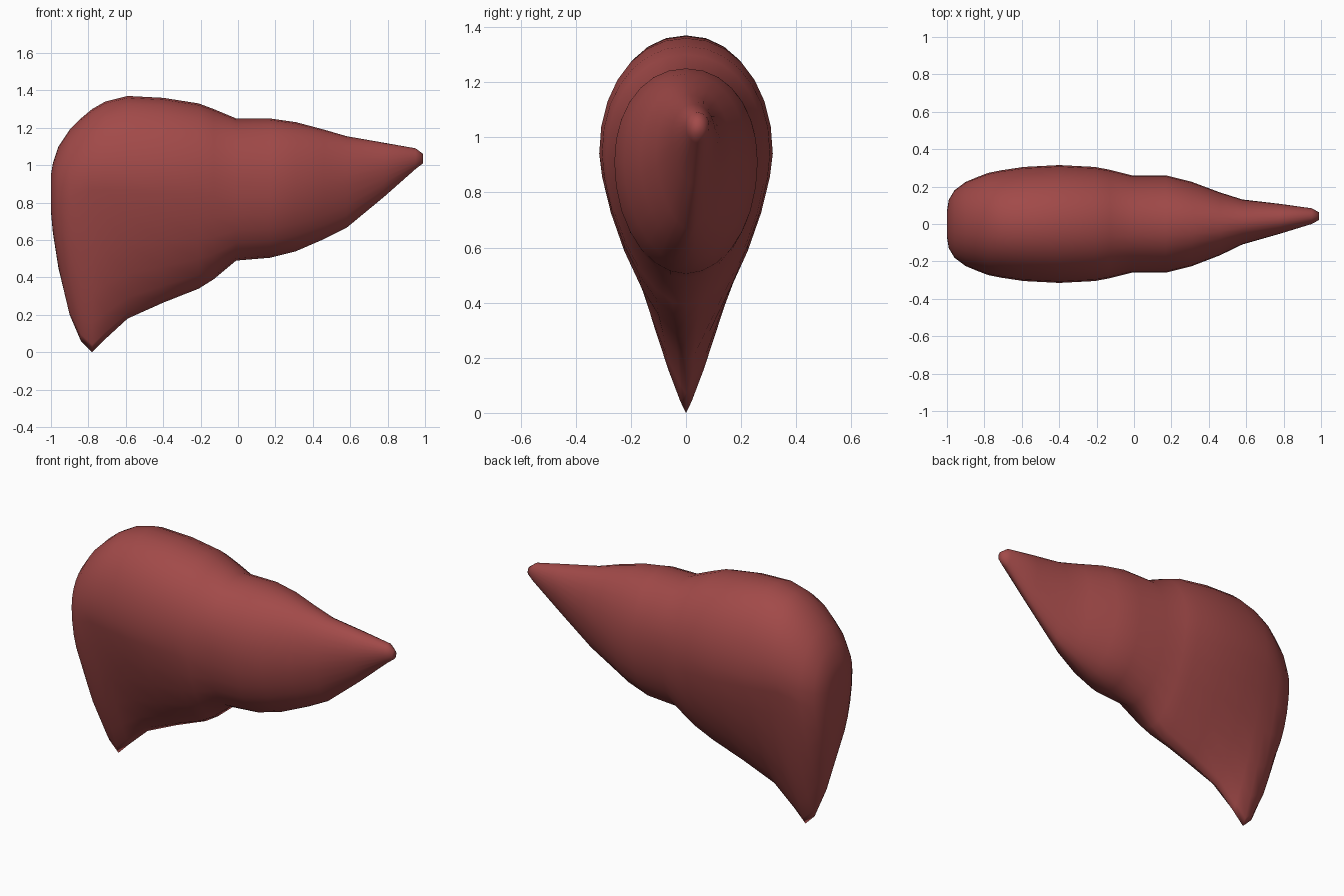
import bpy
import bmesh
from math import sin, cos, pi, copysign

SEGMENTS = 28

# Cross-sections along x:
# (x, bottom, top, half_width, widest_height, lower_fullness)
SECTIONS = [
    (-1, .75, .95, .07, .86, 2),
    (-.99, .64, 1.01, .13, .87, 2),
    (-.96, .45, 1.1, .18, .88, 1.8),
    (-.9, .2, 1.19, .225, .9, 1.4),
    (-.84, .06, 1.25, .25, .92, 1.2),
    (-.78, 0, 1.3, .273, .94, 1.15),
    (-.71, .07, 1.34, .287, .94, 1.2),
    (-.59, .18, 1.37, .305, .94, 1.3),
    (-.4, .265, 1.36, .315, .94, 1.45),
    (-.21, .34, 1.33, .305, .94, 1.6),
    (-.13, .39, 1.3, .29, .93, 1.75),
    (-.01, .49, 1.25, .26, .92, 2),
    (.17, .505, 1.25, .26, .91, 2),
    (.31, .54, 1.23, .225, .91, 1.9),
    (.46, .605, 1.19, .168, .92, 1.8),
    (.58, .665, 1.155, .12, .94, 1.7),
    (.78, .83, 1.12, .08, 1, 1.7),
    (.95, .98, 1.09, .042, 1.04, 2),
    (.99, 1.01, 1.06, .02, 1.035, 2),
]


def make_material(name, colour):
    material = bpy.data.materials.new(name)
    material.use_nodes = True
    material.diffuse_color = colour
    shader = material.node_tree.nodes["Principled BSDF"]
    shader.inputs["Base Color"].default_value = colour
    shader.inputs["Roughness"].default_value = .6
    return material


def signed_power(value, exponent):
    return copysign(abs(value) ** exponent, value)


def sideways_drift(x):
    """The narrow lobe bends gently towards the back near its tip."""
    return .042 * min(1, max(0, (x - .45) / .5))


def add_ring(bm, section):
    """Rounded top half joined to a lower half that may taper to an edge."""
    x, bottom, top, half_width, middle, fullness = section
    ring = []
    for i in range(SEGMENTS):
        angle = 2 * pi * i / SEGMENTS
        upper = sin(angle) >= 0
        power = 2 / (2.1 if upper else fullness)
        height = top - middle if upper else middle - bottom
        y = half_width * signed_power(cos(angle), power)
        z = middle + height * signed_power(sin(angle), power)
        ring.append(bm.verts.new((x, y + sideways_drift(x), z)))
    return ring


def build_loft(name, sections, material):
    bm = bmesh.new()
    rings = [add_ring(bm, section) for section in sections]
    # Skin between neighbouring rings
    for first, second in zip(rings, rings[1:]):
        for i in range(SEGMENTS):
            j = (i + 1) % SEGMENTS
            bm.faces.new((first[i], first[j], second[j], second[i]))
    # Close both ends
    bm.faces.new(rings[0])
    bm.faces.new(rings[-1])
    bmesh.ops.recalc_face_normals(bm, faces=bm.faces)
    for face in bm.faces:
        face.smooth = True
    mesh = bpy.data.meshes.new(name)
    bm.to_mesh(mesh)
    bm.free()
    mesh.materials.append(material)
    body = bpy.data.objects.new(name, mesh)
    bpy.context.collection.objects.link(body)
    return body


default_cube = bpy.data.objects.get("Cube")
if default_cube:
    bpy.data.objects.remove(default_cube, do_unlink=True)

# Both lobes form one continuous smooth body
liver_red = make_material("liver red", (.36, .068, .066, 1))
build_loft("liver_lobes", SECTIONS, liver_red)
